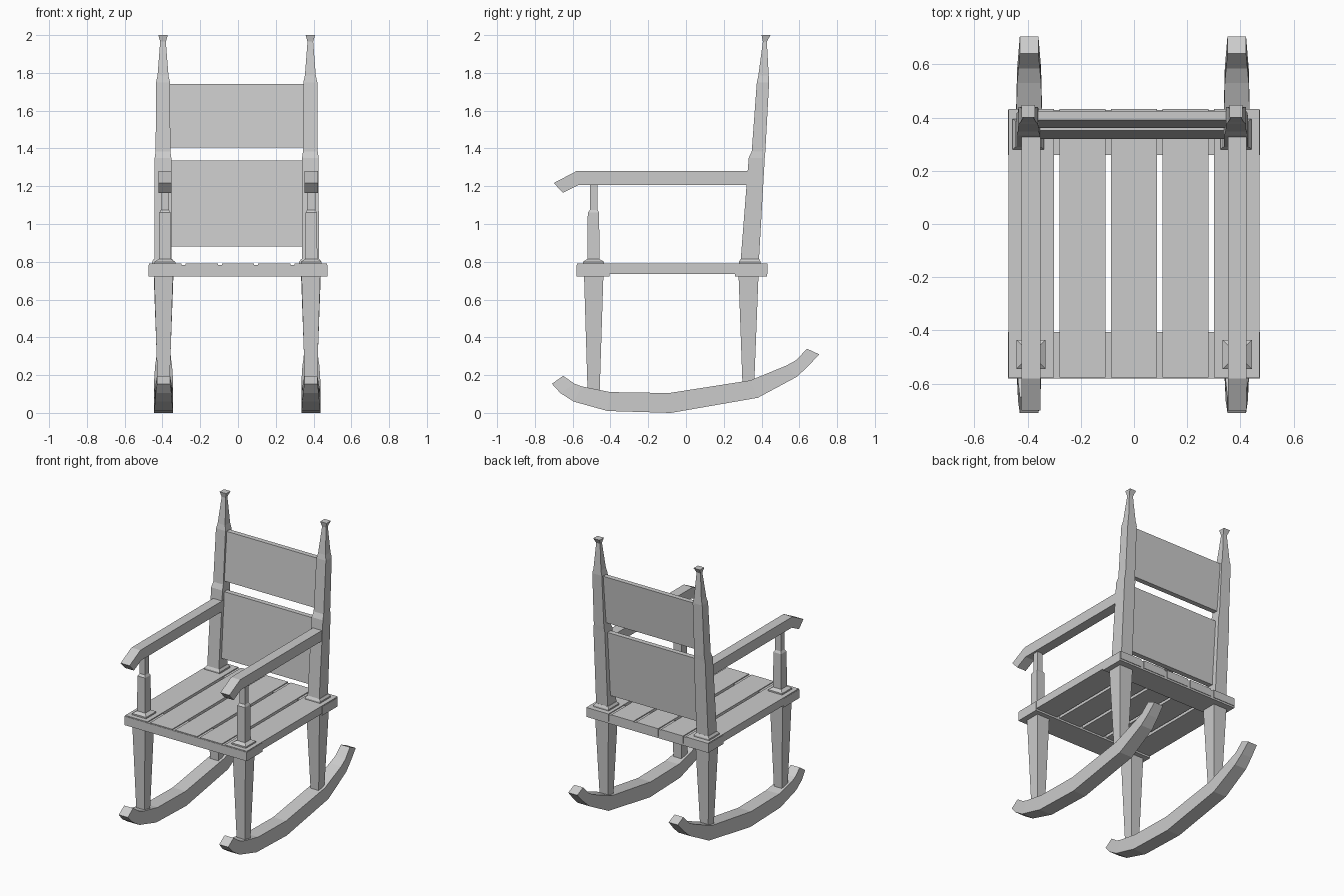
import bpy, bmesh

if "Cube" in bpy.data.objects:
    bpy.data.objects.remove(bpy.data.objects["Cube"])


def loft(name, rings):
    """Skin a solid through four-cornered rings, flat shaded."""
    bm = bmesh.new()
    rows = [[bm.verts.new(p) for p in ring] for ring in rings]
    for a, b in zip(rows, rows[1:]):
        for i in range(4):
            j = (i + 1) % 4
            bm.faces.new((a[i], a[j], b[j], b[i]))
    bm.faces.new(rows[0])
    bm.faces.new(rows[-1])
    bmesh.ops.recalc_face_normals(bm, faces=bm.faces)
    mesh = bpy.data.meshes.new(name)
    bm.to_mesh(mesh)
    bm.free()
    ob = bpy.data.objects.new(name, mesh)
    bpy.context.collection.objects.link(ob)
    return ob


def post(name, cx, sections):
    """Vertical turned-square post: sections are (z, y0, y1, x width)."""
    loft(name, [[(cx - w / 2, y0, z), (cx + w / 2, y0, z),
                 (cx + w / 2, y1, z), (cx - w / 2, y1, z)]
                for z, y0, y1, w in sections])


def bar(name, cx, stations):
    """Fore-and-aft bar: stations are (top y, top z, bottom y, bottom z, x width)."""
    loft(name, [[(cx - w / 2, yt, zt), (cx + w / 2, yt, zt),
                 (cx + w / 2, yb, zb), (cx - w / 2, yb, zb)]
                for yt, zt, yb, zb, w in stations])


def board(name, x0, x1, y0, y1, z0, z1, lean=0.0):
    """Box whose top may lean back in y."""
    loft(name, [[(x0, y0 + d, z), (x1, y0 + d, z), (x1, y1 + d, z), (x0, y1 + d, z)]
                for z, d in ((z0, 0), (z1, lean))])


ROCKER = [(-.65, .196, -.71, .154, .07), (-.59, .154, -.665, .105, .083),
          (-.55, .14, -.595, .06, .09), (-.40, .11, -.415, .01, .10),
          (-.09, .105, -.08, 0, .10), (.34, .172, .38, .08, .10),
          (.53, .25, .585, .19, .09), (.585, .28, .645, .245, .08),
          (.64, .34, .705, .31, .07)]
ARM = [(-.64, 1.25, -.64, 1.175, .07)]
ARM = [(-.70, 1.217, -.652, 1.165, .07), (-.58, 1.28, -.57, 1.206, .07),
       (.36, 1.28, .36, 1.206, .07)]
FRONT_LEG = [(.08, -.52, -.458, .06), (.735, -.54, -.437, .10)]
BACK_LEG = [(.12, .30, .36, .06), (.735, .278, .384, .105)]
ARM_POST = [(.78, -.545, -.435, .11), (.80, -.545, -.435, .11),
            (.815, -.522, -.458, .064), (1.06, -.52, -.46, .06),
            (1.075, -.508, -.468, .043), (1.215, -.508, -.468, .043)]
PLINTH = [(.78, .28, .395, .118), (.80, .28, .395, .118), (.815, .29, .387, .096)]
BACK_POST = [(.79, .288, .385, .09), (1.35, .332, .417, .088), (1.385, .348, .42, .078),
             (1.75, .375, .44, .074), (1.785, .383, .438, .058),
             (1.965, .407, .428, .03), (2.0, .40, .447, .05)]

# Rockers, legs, arms and posts on both sides
for side, base_x, arm_x, back_x in (("left", -.394, -.387, -.397),
                                    ("right", .386, .388, .383)):
    bar("rocker_" + side, base_x, ROCKER)
    post("front_leg_" + side, base_x, FRONT_LEG)
    post("back_leg_" + side, base_x, BACK_LEG)
    post("arm_post_" + side, arm_x, ARM_POST)
    bar("arm_" + side, arm_x, ARM)
    post("back_post_base_" + side, back_x, PLINTH)
    post("back_post_" + side, back_x, BACK_POST)

# Seat slats and the two cross beams under their ends
for i in range(5):
    cx = (i - 2) * .193
    board(f"seat_slat_{i + 1}", cx - .086, cx + .086, -.577, .432, .735, .79)
board("front_seat_beam", -.474, .474, -.58, -.405, .722, .784)
board("back_seat_beam", -.474, .474, .26, .428, .722, .784)

# Leaning back panels
board("lower_back_panel", -.39, .38, .32, .355, .88, 1.335, .032)
board("upper_back_panel", -.39, .38, .36, .395, 1.405, 1.742, .03)
